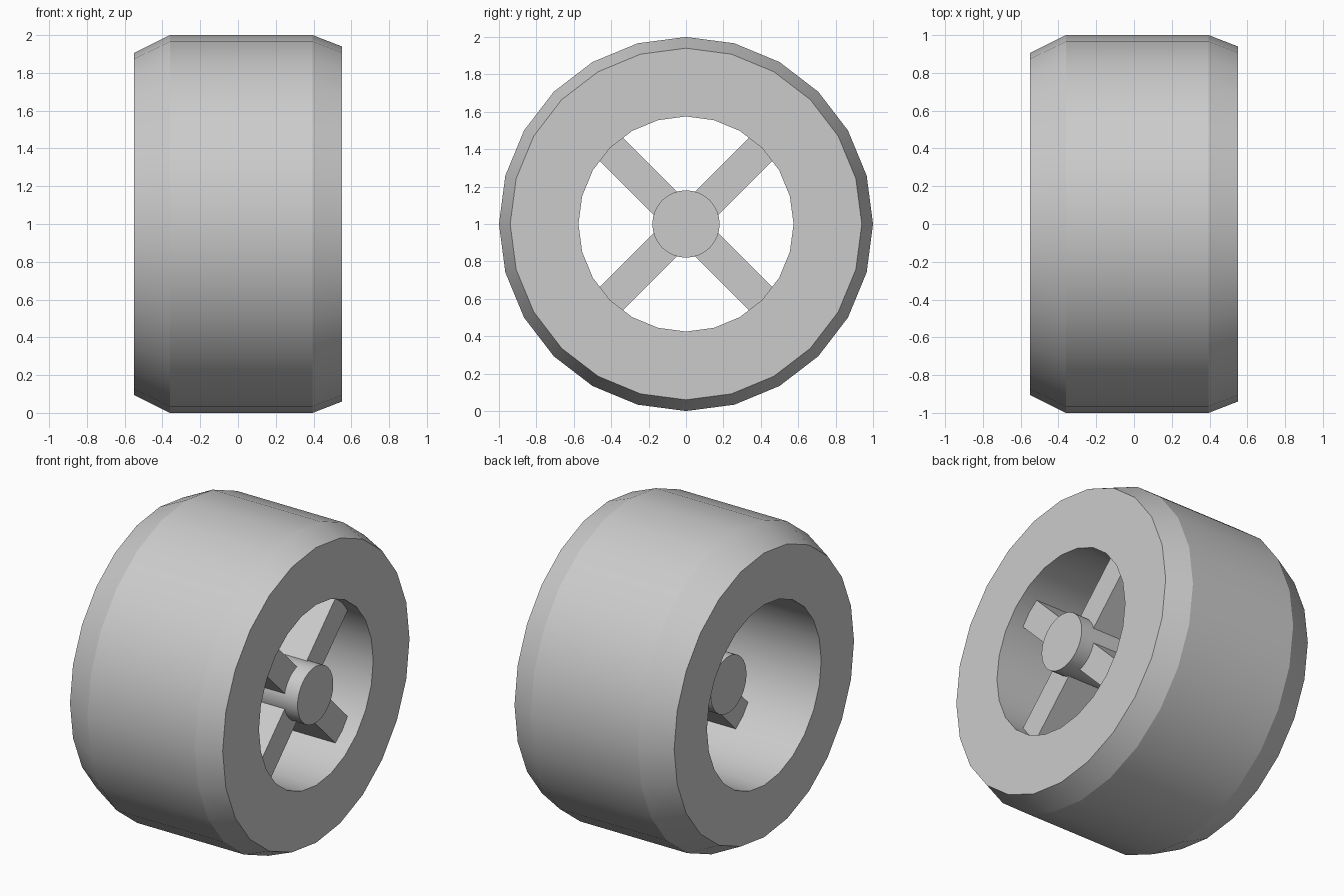
import bpy, bmesh
from math import radians
from mathutils import Matrix, Vector

cube = bpy.data.objects.get("Cube")
if cube:
    bpy.data.objects.remove(cube, do_unlink=True)

grey = bpy.data.materials.new("plain_grey")
grey.use_nodes = True
colour = (0.6, 0.6, 0.6, 1.0)
grey.diffuse_color = colour
grey.node_tree.nodes["Principled BSDF"].inputs["Base Color"].default_value = colour


def add_object(name, bm):
    """Turn a bmesh into a named object standing on the ground."""
    bmesh.ops.recalc_face_normals(bm, faces=bm.faces)
    mesh = bpy.data.meshes.new(name)
    bm.to_mesh(mesh)
    bm.free()
    mesh.materials.append(grey)
    obj = bpy.data.objects.new(name, mesh)
    obj.location.z = 1.0
    bpy.context.collection.objects.link(obj)
    return obj


def smooth(obj, angle):
    bpy.ops.object.select_all(action="DESELECT")
    obj.select_set(True)
    bpy.context.view_layer.objects.active = obj
    bpy.ops.object.shade_smooth_by_angle(angle=radians(angle))


def revolve(name, profile, sides, closed):
    """Spin (x, radius) points around the x axle."""
    bm = bmesh.new()
    verts = [bm.verts.new((x, 0, r)) for x, r in profile]
    edges = [bm.edges.new(pair) for pair in zip(verts, verts[1:])]
    if closed:
        edges.append(bm.edges.new((verts[-1], verts[0])))
    bmesh.ops.spin(bm, geom=verts + edges, axis=(1, 0, 0), cent=(0, 0, 0),
                   angle=radians(360), steps=sides, use_merge=True)
    bmesh.ops.remove_doubles(bm, verts=bm.verts, dist=0.0005)
    obj = add_object(name, bm)
    smooth(obj, 17)
    return obj


# Tyre: hollow ring with a wide bevel on one side and a narrow one on the other
revolve("tyre", [(-0.55, 0.575), (-0.55, 0.905), (-0.36, 1.0),
                 (0.395, 1.0), (0.55, 0.94), (0.55, 0.575)], 24, True)

# Hub: solid axle drum
revolve("hub", [(-0.3, 0), (-0.3, 0.18), (0.545, 0.18), (0.545, 0)], 32, False)

# Spokes: two crossed bars running into the tyre wall
for name, angle in (("spoke_bar_rising", 45), ("spoke_bar_falling", -45)):
    bm = bmesh.new()
    bmesh.ops.create_cube(bm, size=1.0)
    bmesh.ops.scale(bm, vec=Vector((0.565, 0.175, 1.18)), verts=bm.verts)
    bmesh.ops.rotate(bm, matrix=Matrix.Rotation(radians(angle), 3, "X"), verts=bm.verts)
    bmesh.ops.translate(bm, vec=Vector((0.1675, 0, 0)), verts=bm.verts)
    add_object(name, bm)
